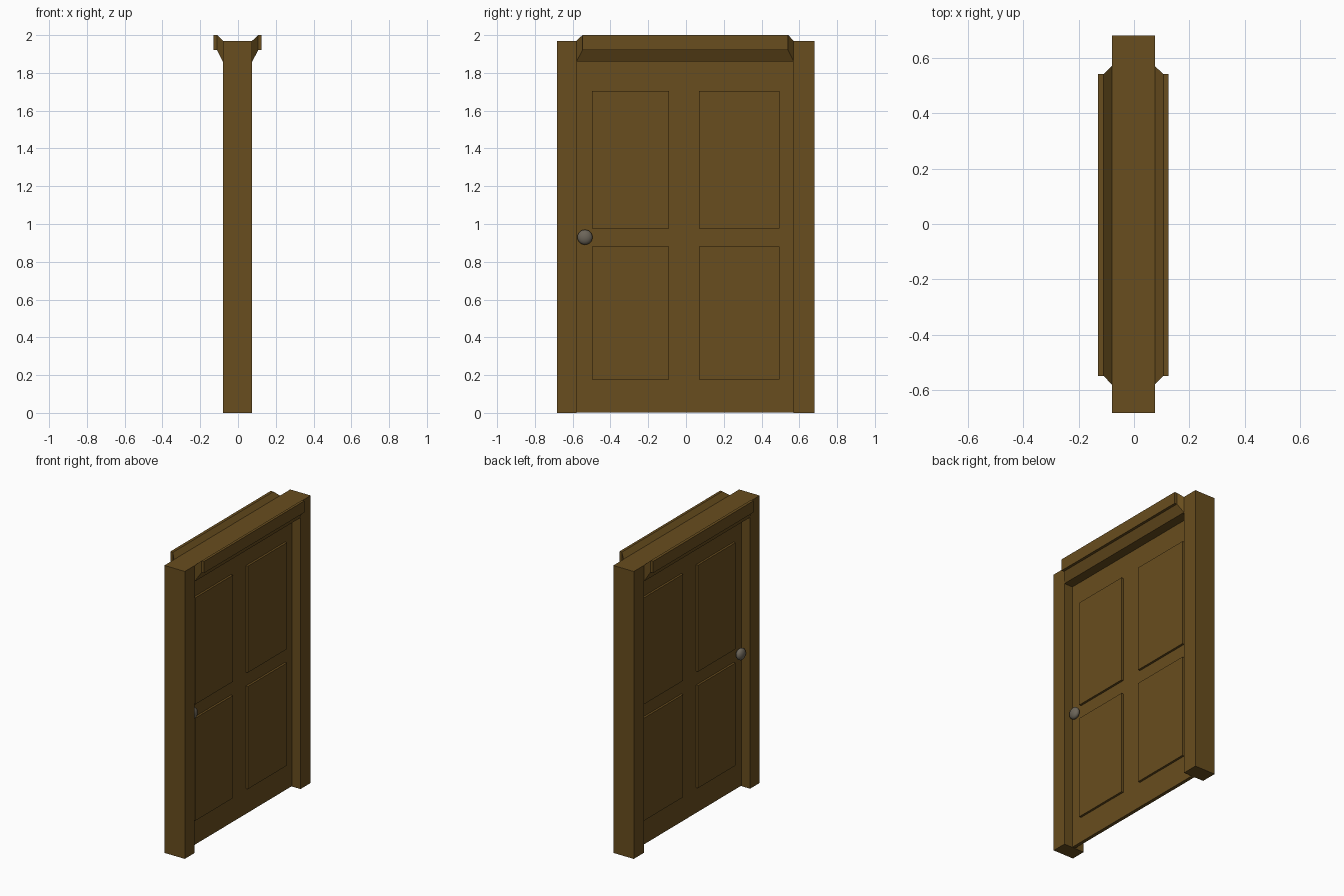
import bpy, bmesh, math
from mathutils import Matrix

if "Cube" in bpy.data.objects:
    bpy.data.objects.remove(bpy.data.objects["Cube"])


def material(name, rgb):
    m = bpy.data.materials.new(name)
    m.diffuse_color = (*rgb, 1)
    m.use_nodes = True
    m.node_tree.nodes["Principled BSDF"].inputs["Base Color"].default_value = m.diffuse_color
    return m


WOOD = material("brown_wood", (0.14, 0.075, 0.013))
METAL = material("dull_metal", (0.15, 0.13, 0.10))


def finish(name, bm, mat):
    bmesh.ops.recalc_face_normals(bm, faces=bm.faces)
    mesh = bpy.data.meshes.new(name)
    bm.to_mesh(mesh)
    bm.free()
    mesh.materials.append(mat)
    ob = bpy.data.objects.new(name, mesh)
    bpy.context.collection.objects.link(ob)
    return ob


def box(name, x, y, z):
    bm = bmesh.new()
    bmesh.ops.create_cube(bm, size=1)
    for v in bm.verts:
        v.co = [r[0] if c < 0 else r[1] for c, r in zip(v.co, (x, y, z))]
    return finish(name, bm, WOOD)


# Frame: one arch-shaped outline extruded through the wall thickness
FX0, FX1 = -0.08, 0.075
Y0, Y1 = -0.58, 0.57          # door opening
outline = [(-0.683, 0), (Y0, 0), (Y0, 1.86), (Y1, 1.86), (Y1, 0),
           (0.68, 0), (0.68, 1.97), (-0.683, 1.97)]
bm = bmesh.new()
face = bm.faces.new([bm.verts.new((FX0, y, z)) for y, z in outline])
ext = bmesh.ops.extrude_face_region(bm, geom=[face])
for v in ext["geom"]:
    if isinstance(v, bmesh.types.BMVert):
        v.co.x = FX1
finish("door_frame", bm, WOOD)

# Door leaf
box("door_leaf", (-0.013, 0.01), (Y0, Y1), (0.003, 1.86))

# Four raised panels, showing on both faces
for side, ys in (("left", (-0.497, -0.09)), ("right", (0.07, 0.495))):
    for level, zs in (("upper", (0.975, 1.705)), ("lower", (0.177, 0.88))):
        box(f"{level}_{side}_panel", (-0.028, 0.025), ys, zs)


# Cornice over each face: a flared block ending in a flat fascia
def cornice(name, base, neck, tip):
    sections = [(base, Y0, Y1, 1.86, 1.97),
                (neck, -0.548, 0.541, 1.92, 2.0),
                (tip, -0.548, 0.541, 1.92, 2.0)]
    bm = bmesh.new()
    loops = [[bm.verts.new((x, y, z)) for y, z in
              ((a, lo), (b, lo), (b, hi), (a, hi))]
             for x, a, b, lo, hi in sections]
    for p, q in zip(loops, loops[1:]):
        for i in range(4):
            j = (i + 1) % 4
            bm.faces.new((p[i], p[j], q[j], q[i]))
    bm.faces.new(loops[0])
    bm.faces.new(loops[-1])
    finish(name, bm, WOOD)


cornice("right_cornice", FX1, 0.107, 0.125)
cornice("left_cornice", FX0, -0.11, -0.13)


# Flattened round knob with a short stem on each face
def knob(name, x):
    bm = bmesh.new()
    bmesh.ops.create_uvsphere(
        bm, u_segments=24, v_segments=12, radius=0.04,
        matrix=Matrix.Translation((x, -0.535, 0.93))
        @ Matrix.Diagonal((0.62, 1, 1, 1)) @ Matrix.Rotation(math.pi / 2, 4, 'Y'))
    bmesh.ops.create_cone(
        bm, cap_ends=True, segments=16, radius1=0.014, radius2=0.014, depth=abs(x),
        matrix=Matrix.Translation((x / 2, -0.535, 0.93))
        @ Matrix.Rotation(math.pi / 2, 4, 'Y'))
    ob = finish(name, bm, METAL)
    bpy.ops.object.select_all(action='DESELECT')
    ob.select_set(True)
    bpy.context.view_layer.objects.active = ob
    bpy.ops.object.shade_smooth_by_angle()


knob("right_knob", 0.032)
knob("left_knob", -0.042)
